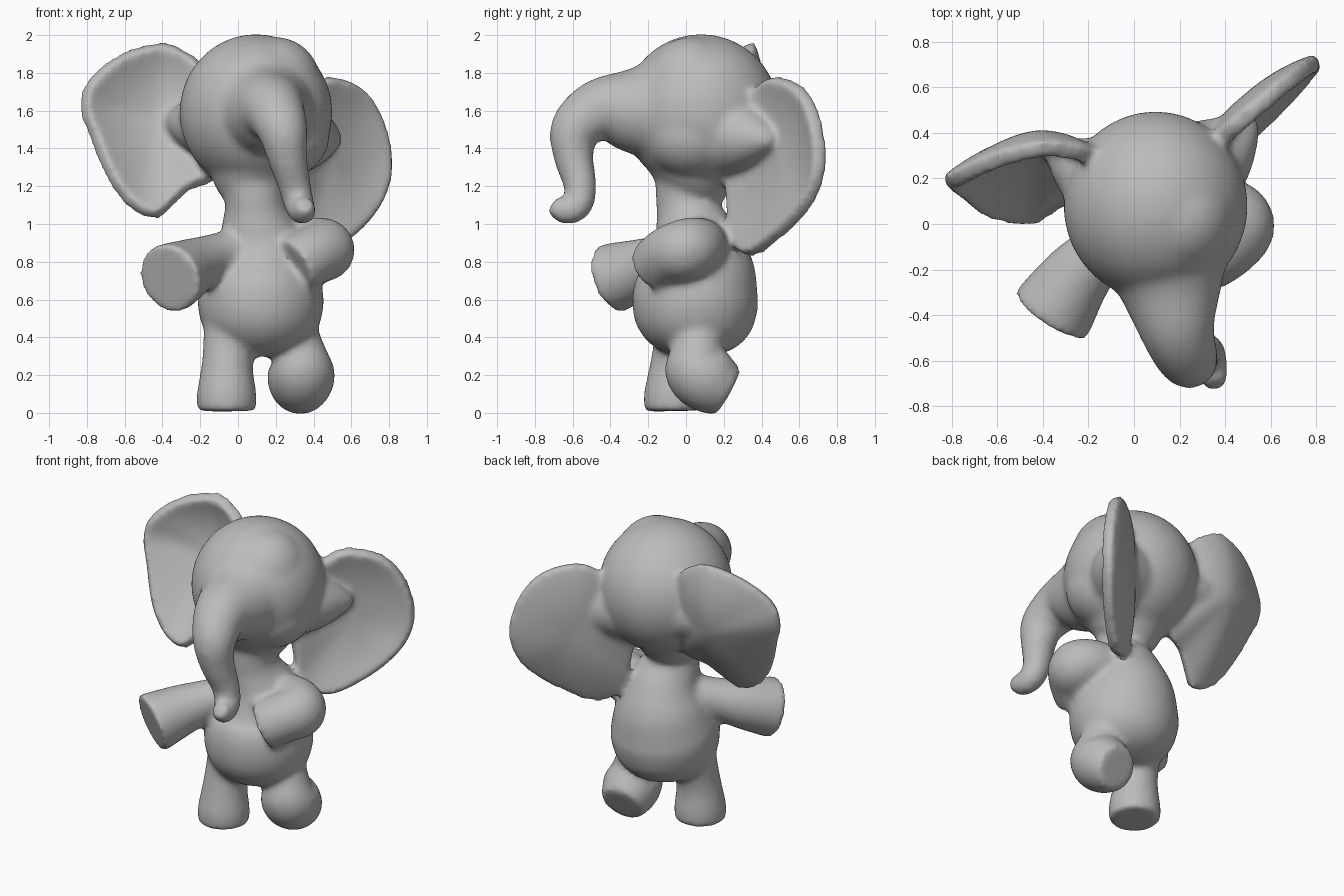
import bpy, bmesh, math
from mathutils import Vector, Matrix

cube = bpy.data.objects.get("Cube")
if cube:
    bpy.data.objects.remove(cube, do_unlink=True)

grey = bpy.data.materials.new("clay grey")
grey.use_nodes = True
colour = (0.5, 0.5, 0.5, 1)
grey.diffuse_color = colour
grey.node_tree.nodes["Principled BSDF"].inputs["Base Color"].default_value = colour
parts = []


def finish(name, bm):
    bmesh.ops.recalc_face_normals(bm, faces=bm.faces)
    mesh = bpy.data.meshes.new(name)
    bm.to_mesh(mesh)
    bm.free()
    mesh.materials.append(grey)
    obj = bpy.data.objects.new(name, mesh)
    bpy.context.collection.objects.link(obj)
    parts.append(obj)
    return obj


def spline(points, closed=False, steps=6):
    """Smooth curve through points of any dimension."""
    pts = [Vector(p) for p in points]
    n = len(pts)
    pick = (lambda i: pts[i % n]) if closed else (lambda i: pts[max(0, min(n - 1, i))])
    out = []
    for i in range(n if closed else n - 1):
        a, b, c, d = (pick(i + k) for k in (-1, 0, 1, 2))
        for s in range(steps):
            t = s / steps
            out.append(b + (c - a) * (t / 2) + (a * 2 - b * 5 + c * 4 - d) * (t * t / 2)
                       + (b * 3 - a - c * 3 + d) * (t ** 3 / 2))
    if not closed:
        out.append(pts[-1])
    return out


def limb(name, points, sides=28):
    """Tapered tube through (x, y, z, radius) points with flat ends."""
    path = spline(points)
    bm = bmesh.new()
    rings, old, frame = [], Vector((0, 0, 1)), Matrix.Identity(3)
    for i, p in enumerate(path):
        tangent = (path[min(i + 1, len(path) - 1)] - path[max(i - 1, 0)]).to_3d().normalized()
        frame = old.rotation_difference(tangent).to_matrix() @ frame
        old = tangent
        ring = []
        for k in range(sides):
            a = math.tau * k / sides
            ring.append(bm.verts.new(p.to_3d() + frame @ Vector((math.cos(a), math.sin(a), 0)) * p[3]))
        rings.append(ring)
    for r, s in zip(rings, rings[1:]):
        for k in range(sides):
            j = (k + 1) % sides
            bm.faces.new((r[k], r[j], s[j], s[k]))
    bm.faces.new(rings[0])
    bm.faces.new(rings[-1])
    finish(name, bm)


def ball(name, centre, radii):
    bm = bmesh.new()
    bmesh.ops.create_uvsphere(bm, u_segments=40, v_segments=24, radius=1,
                              matrix=Matrix.Translation(centre) @ Matrix.Diagonal((*radii, 1)))
    finish(name, bm)


def ear(name, rim, centre, bulge, rows=8):
    """Cupped sheet inside a rim, given thickness."""
    edge = spline(rim, closed=True, steps=5)
    centre, bulge = Vector(centre), Vector(bulge)
    bm = bmesh.new()
    hub = bm.verts.new(centre + bulge)
    last = None
    for r in range(1, rows + 1):
        t = r / rows
        ring = [bm.verts.new(centre.lerp(p, t) + bulge * (1 - t * t)) for p in edge]
        for k in range(len(ring)):
            j = (k + 1) % len(ring)
            bm.faces.new((hub, ring[k], ring[j]) if last is None else (last[k], ring[k], ring[j], last[j]))
        last = ring
    mod = finish(name, bm).modifiers.new("thickness", 'SOLIDIFY')
    mod.thickness = 0.08
    mod.offset = 0


# Head with a slight brow bump and cheek
ball("head", (.095, .08, 1.59), (.405, .415, .415))
ball("brow", (.2, .03, 1.74), (.24, .25, .25))
ball("cheek", (.23, .03, 1.47), (.255, .26, .23))

# Torso and neck
limb("torso", [(.12, .05, .3, .1), (.12, .05, .35, .22), (.12, .05, .45, .305), (.12, .05, .6, .335),
               (.12, .07, .75, .3), (.12, .055, .9, .24), (.1, .02, 1.03, .185),
               (.09, .0, 1.13, .16), (.085, .02, 1.21, .21), (.09, .05, 1.35, .28)])

# Trunk with upturned tip
limb("trunk", [(.13, -.05, 1.6, .32), (.16, -.27, 1.6, .235), (.19, -.46, 1.6, .168),
               (.235, -.585, 1.5, .135), (.26, -.595, 1.36, .107), (.3, -.56, 1.2, .087),
               (.325, -.575, 1.1, .08), (.345, -.645, 1.07, .07), (.355, -.705, 1.11, .052)])

# Arms: one stretched out, one folded at the elbow
limb("right_arm", [(.03, .0, .86, .13), (-.12, -.1, .825, .125), (-.25, -.23, .77, .155), (-.365, -.4, .71, .19)])
limb("left_arm", [(.18, .07, .88, .13), (.36, .07, .885, .15), (.455, .0, .865, .165),
                  (.4, -.09, .835, .155), (.295, -.155, .775, .155)])

# Legs: one standing, one bent back
limb("right_leg", [(-.03, .0, .52, .15), (-.055, -.05, .28, .135), (-.06, -.065, .1, .158), (-.06, -.065, .01, .155)])
limb("left_leg", [(.27, .08, .48, .13), (.32, .06, .33, .14), (.335, .06, .23, .175),
                  (.33, .13, .165, .175), (.32, .225, .11, .138)])

# Ears, each with a thick root on the head
limb("right_ear_root", [(-.02, .15, 1.53, .25), (-.2, .23, 1.53, .17), (-.32, .3, 1.53, .09), (-.38, .33, 1.52, .03)])
limb("left_ear_root", [(.18, .16, 1.48, .27), (.37, .31, 1.46, .18), (.47, .4, 1.45, .1), (.53, .46, 1.44, .03)])
ear("right_ear", [(-.18, .29, 1.81), (-.3, .32, 1.92), (-.43, .32, 1.95), (-.62, .27, 1.89), (-.77, .2, 1.77),
                  (-.82, .17, 1.63), (-.76, .12, 1.45), (-.67, .05, 1.24), (-.55, .02, 1.09), (-.43, .02, 1.045),
                  (-.34, .07, 1.12), (-.25, .12, 1.2), (-.12, .17, 1.26), (-.1, .22, 1.5)],
    (-.45, .21, 1.52), (.01, .14, .02))
ear("left_ear", [(.42, .4, 1.75), (.56, .52, 1.765), (.685, .625, 1.69), (.775, .69, 1.53), (.815, .71, 1.33),
                 (.785, .67, 1.16), (.7, .57, 1.02), (.58, .45, .91), (.45, .34, .84), (.34, .27, .87),
                 (.28, .235, .97), (.26, .22, 1.12), (.25, .22, 1.3), (.3, .27, 1.55)],
    (.55, .44, 1.33), (-.05, .08, 0))

# Merge the parts into one softly blended skin
bpy.ops.object.select_all(action='DESELECT')
for obj in parts:
    obj.select_set(True)
bpy.context.view_layer.objects.active = parts[0]
bpy.ops.object.convert(target='MESH')
bpy.ops.object.join()
skin = bpy.context.view_layer.objects.active
skin.name = "elephant_skin"
remesh = skin.modifiers.new("blend", 'REMESH')
remesh.mode = 'VOXEL'
remesh.voxel_size = 0.018
remesh.use_smooth_shade = True
soften = skin.modifiers.new("soften", 'SMOOTH')
soften.factor = 0.5
soften.iterations = 14
bpy.ops.object.convert(target='MESH')
bpy.ops.object.shade_smooth_by_angle(angle=math.radians(50))
